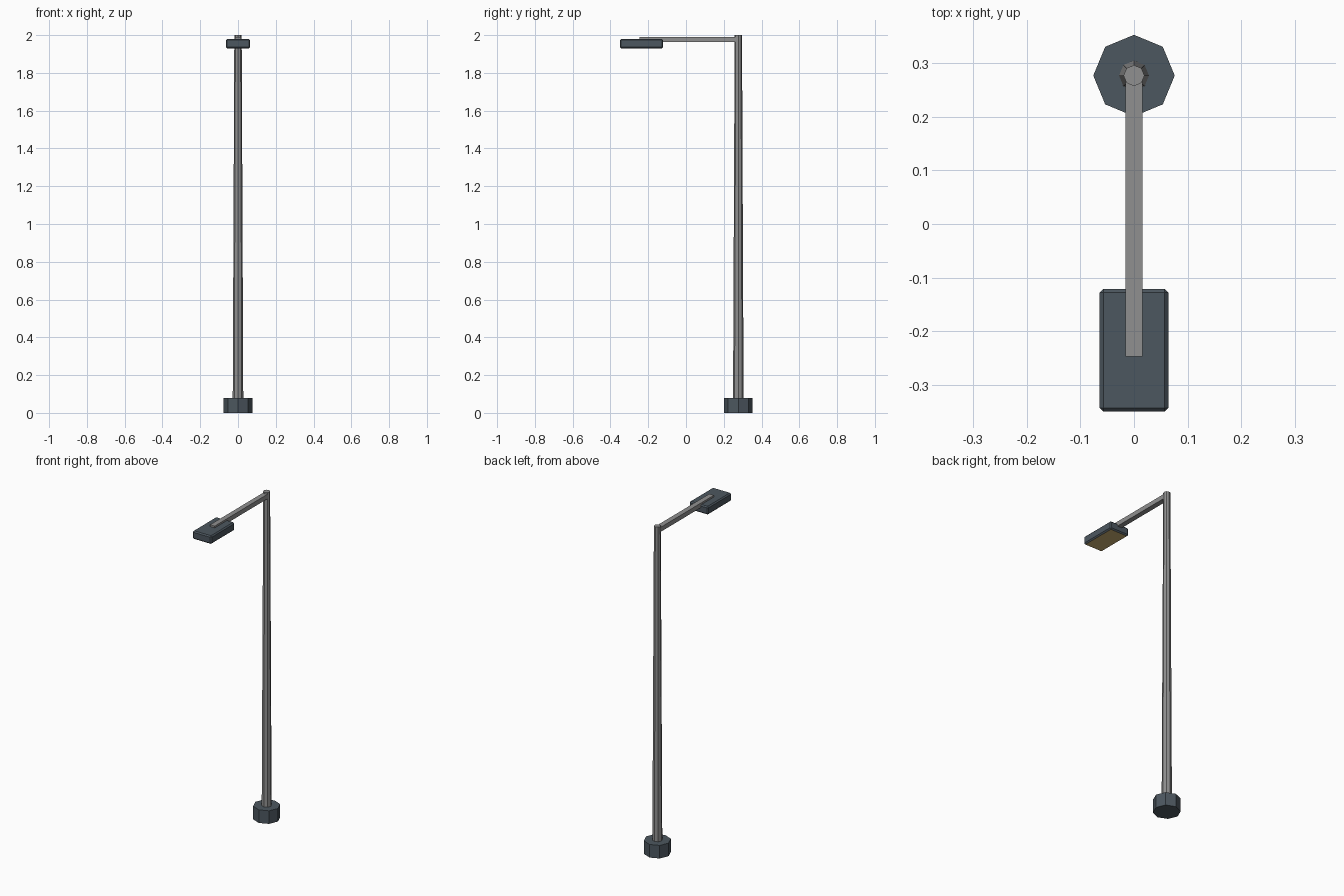
import bpy, bmesh, math
from mathutils import Matrix

if "Cube" in bpy.data.objects:
    bpy.data.objects.remove(bpy.data.objects["Cube"])


def material(name, rgb):
    m = bpy.data.materials.new(name)
    m.diffuse_color = (*rgb, 1.0)
    m.use_nodes = True
    m.node_tree.nodes["Principled BSDF"].inputs["Base Color"].default_value = m.diffuse_color
    return m


GREY = material("grey metal", (0.28, 0.28, 0.28))
DARK = material("dark slate metal", (0.073, 0.095, 0.115))
GLOW = material("warm lamp panel", (0.60, 0.43, 0.17))
POLE_Y = 0.277


def finish(name, bm, *mats):
    bmesh.ops.recalc_face_normals(bm, faces=bm.faces[:])
    me = bpy.data.meshes.new(name)
    bm.to_mesh(me)
    bm.free()
    for m in mats:
        me.materials.append(m)
    ob = bpy.data.objects.new(name, me)
    bpy.context.collection.objects.link(ob)
    return ob


def octagon(name, r0, r1, z0, z1, mat):
    bm = bmesh.new()
    bmesh.ops.create_cone(bm, cap_ends=True, segments=8, radius1=r0, radius2=r1,
                          depth=z1 - z0,
                          matrix=Matrix.Translation((0, POLE_Y, (z0 + z1) / 2)))
    return finish(name, bm, mat)


def box(x, y0, y1, z0, z1):
    bm = bmesh.new()
    bmesh.ops.create_cube(bm, size=1, matrix=Matrix.Translation((0, (y0 + y1) / 2, (z0 + z1) / 2))
                          @ Matrix.Diagonal((2 * x, y1 - y0, z1 - z0, 1)))
    return bm


# foot and tapered pole
octagon("base", 0.076, 0.076, 0.0, 0.08, DARK)
octagon("pole", 0.028, 0.0195, 0.07, 2.0, GREY)

# horizontal arm
finish("arm", box(0.0155, -0.247, POLE_Y, 1.963, 1.991), GREY)

# lamp head with chamfered edges and a warm underside
bm = box(0.064, -0.35, -0.121, 1.93, 1.98)
bmesh.ops.bevel(bm, geom=bm.edges[:], offset=0.007, segments=1, affect='EDGES')
bm.normal_update()
for f in bm.faces:
    f.material_index = 1 if f.normal.z < -0.9 else 0
finish("lamp_head", bm, DARK, GLOW)
